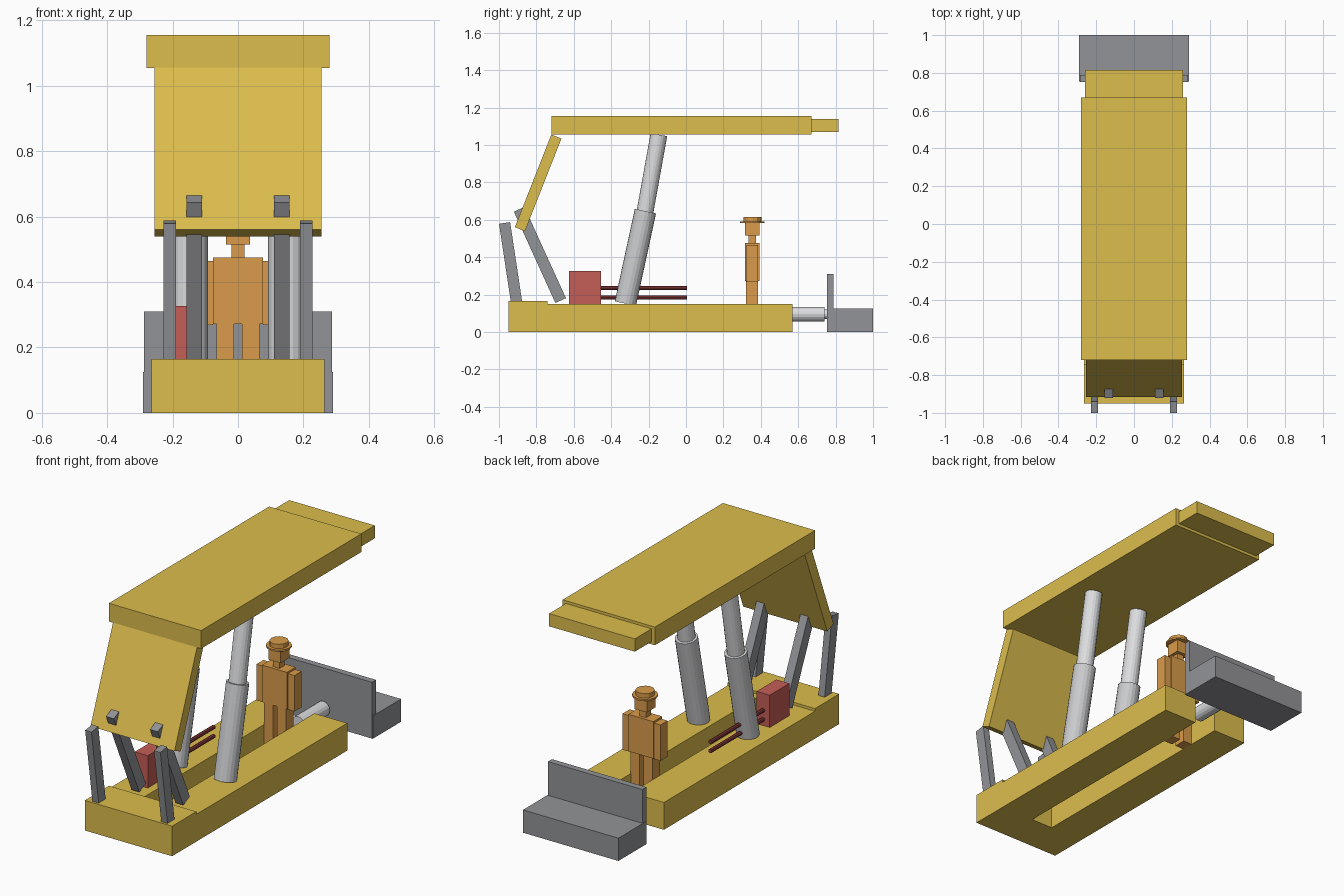
import bpy, math
from mathutils import Vector

if "Cube" in bpy.data.objects:
    bpy.data.objects.remove(bpy.data.objects["Cube"])


def material(name, r, g, b):
    m = bpy.data.materials.new(name)
    m.diffuse_color = (r, g, b, 1)
    m.use_nodes = True
    m.node_tree.nodes["Principled BSDF"].inputs["Base Color"].default_value = m.diffuse_color
    return m


YELLOW = material("yellow paint", 0.72, 0.51, 0.075)
GREY = material("steel grey", 0.29, 0.295, 0.31)
CYL = material("cylinder grey", 0.60, 0.605, 0.62)
SILVER = material("polished silver", 0.72, 0.725, 0.74)
ORANGE = material("work orange", 0.70, 0.33, 0.07)
RED = material("red box", 0.56, 0.11, 0.095)
DARK_RED = material("dark red hose", 0.25, 0.04, 0.04)


def mesh(name, verts, faces, mat):
    me = bpy.data.meshes.new(name)
    me.from_pydata(verts, [], faces)
    me.materials.append(mat)
    ob = bpy.data.objects.new(name, me)
    bpy.context.collection.objects.link(ob)
    return ob


def prism(name, profile, x0, x1, mat):
    """Extrude a (y, z) profile, counter-clockwise seen from +x, along x."""
    n = len(profile)
    verts = [(x, y, z) for x in (x0, x1) for y, z in profile]
    faces = [tuple(range(n - 1, -1, -1)), tuple(range(n, 2 * n))]
    faces += [(i, (i + 1) % n, n + (i + 1) % n, n + i) for i in range(n)]
    return mesh(name, verts, faces, mat)


def box(name, x0, x1, y0, y1, z0, z1, mat):
    return prism(name, [(y0, z0), (y1, z0), (y1, z1), (y0, z1)], x0, x1, mat)


def bar(name, x0, x1, low, high, thick, mat):
    """Tilted rectangular bar between two (y, z) points."""
    a, b = Vector(low), Vector(high)
    d = (b - a).normalized()
    s = Vector((d.y, -d.x)) * thick / 2
    return prism(name, [a - s, a + s, b + s, b - s], x0, x1, mat)


def rod(name, p, q, r, sides, mat):
    p, q = Vector(p), Vector(q)
    d = q - p
    bpy.ops.mesh.primitive_cylinder_add(vertices=sides, radius=r, depth=d.length,
                                        location=(p + q) / 2)
    ob = bpy.context.object
    ob.name = name
    ob.rotation_euler = d.to_track_quat('Z', 'Y').to_euler()
    ob.data.materials.append(mat)
    return ob


# Base: rear bridge and two pontoons
box("base_bridge", -0.265, 0.265, -0.95, -0.74, 0, 0.165, YELLOW)
for side, s in (("left", -1), ("right", 1)):
    x0, x1 = sorted((s * 0.065, s * 0.265))
    box(side + "_pontoon", x0, x1, -0.74, 0.57, 0, 0.15, YELLOW)

# Roof canopy, sliding extension and sloping rear shield
box("canopy", -0.28, 0.28, -0.72, 0.67, 1.055, 1.155, YELLOW)
box("canopy_extension", -0.26, 0.26, 0.67, 0.815, 1.07, 1.14, YELLOW)
bar("rear_shield", -0.255, 0.255, (-0.888, 0.55), (-0.693, 1.045), 0.058, YELLOW)

# Paired linkage bars and hydraulic legs
for side, s in (("left", -1), ("right", 1)):
    x0, x1 = sorted((s * 0.19, s * 0.228))
    bar(side + "_rear_link", x0, x1, (-0.906, 0.16), (-0.97, 0.583), 0.06, GREY)
    x0, x1 = sorted((s * 0.11, s * 0.157))
    bar(side + "_front_link", x0, x1, (-0.67, 0.168), (-0.892, 0.656), 0.062, GREY)
    x = s * 0.15
    rod(side + "_leg_cylinder", (x, -0.324, 0.152), (x, -0.217, 0.646), 0.058, 20, CYL)
    rod(side + "_leg_piston", (x, -0.225, 0.61), (x, -0.145, 1.055), 0.045, 20, SILVER)

# Control box with two hoses
box("control_box", -0.19, -0.11, -0.625, -0.455, 0.15, 0.327, RED)
for i, z in enumerate((0.185, 0.235)):
    rod("hose_%d" % i, (-0.15, -0.47, z), (-0.15, 0.005, z), 0.011, 8, DARK_RED)

# Conveyor and pushing ram
box("conveyor_trough", -0.29, 0.29, 0.755, 1.0, 0, 0.125, GREY)
box("conveyor_back_plate", -0.287, 0.287, 0.753, 0.788, 0.005, 0.31, GREY)
rod("ram_cylinder", (0, 0.52, 0.095), (0, 0.74, 0.095), 0.04, 16, SILVER)
rod("ram_rod", (0, 0.73, 0.095), (0, 0.76, 0.095), 0.026, 16, SILVER)

# Worker standing between the pontoons
for side, s in (("left", -1), ("right", 1)):
    x0, x1 = sorted((s * 0.012, s * 0.066))
    box("worker_%s_leg" % side, x0, x1, 0.32, 0.385, 0, 0.275, ORANGE)
    x0, x1 = sorted((s * 0.076, s * 0.116))
    box("worker_%s_arm" % side, x0, x1, 0.324, 0.386, 0.268, 0.465, ORANGE)
box("worker_torso", -0.076, 0.076, 0.316, 0.392, 0.272, 0.475, ORANGE)
box("worker_neck", -0.02, 0.02, 0.333, 0.375, 0.47, 0.52, ORANGE)
box("worker_head", -0.037, 0.037, 0.316, 0.393, 0.515, 0.587, ORANGE)
rod("helmet_brim", (0, 0.355, 0.583), (0, 0.355, 0.592), 0.065, 12, ORANGE)
rod("helmet_crown", (0, 0.355, 0.59), (0, 0.355, 0.616), 0.048, 12, ORANGE)
